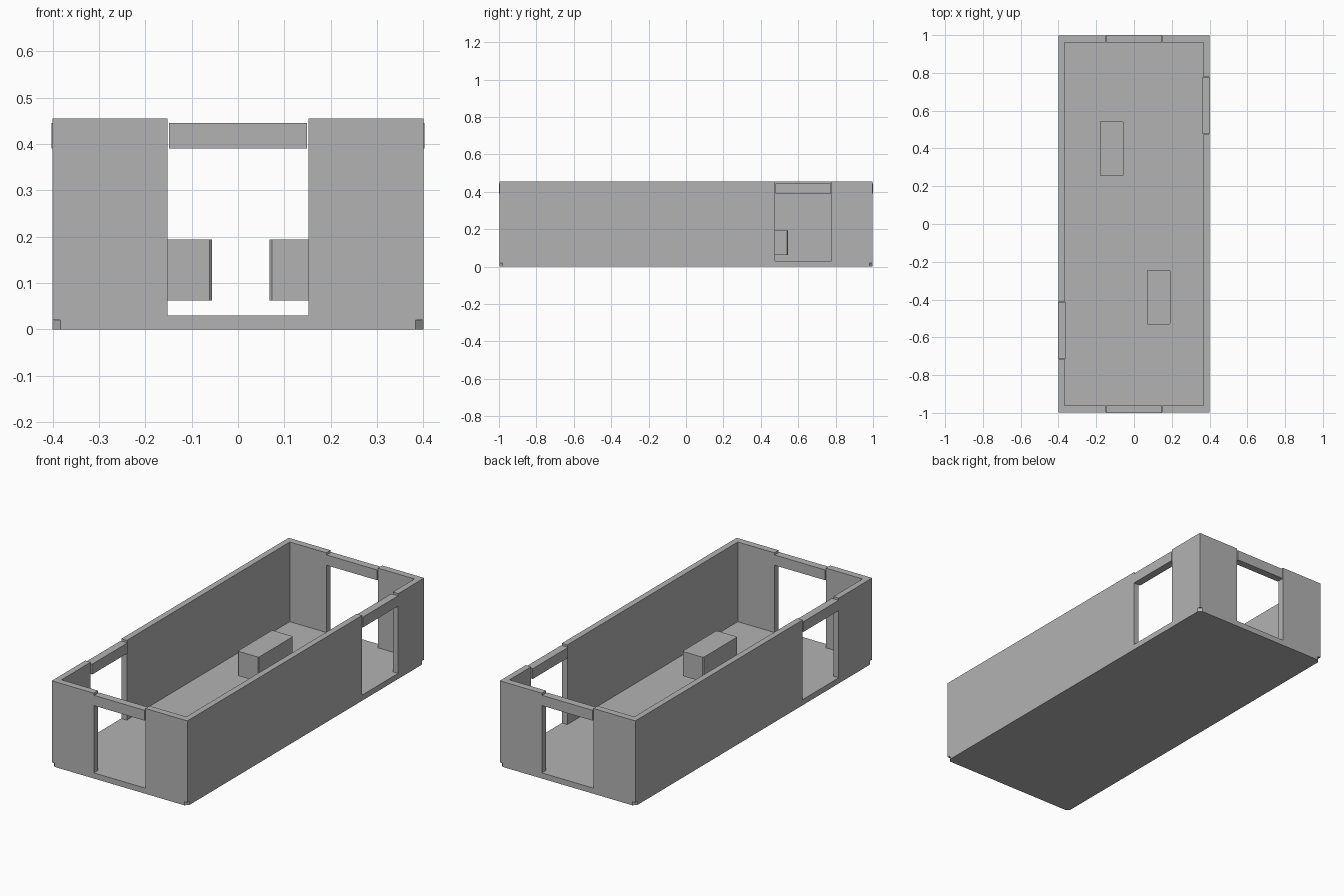
import bpy
import bmesh

cube = bpy.data.objects.get("Cube")
if cube:
    bpy.data.objects.remove(cube, do_unlink=True)

grey = bpy.data.materials.new("plain_grey")
grey.use_nodes = True
GREY = (0.45, 0.45, 0.45, 1)
grey.diffuse_color = GREY
grey.node_tree.nodes["Principled BSDF"].inputs["Base Color"].default_value = GREY


def finish(name, bm):
    mesh = bpy.data.meshes.new(name)
    bm.to_mesh(mesh)
    bm.free()
    mesh.materials.append(grey)
    obj = bpy.data.objects.new(name, mesh)
    bpy.context.collection.objects.link(obj)
    return obj


def box(name, x, y, z, chamfer=0):
    """Box from (min, max) ranges, optionally with cut vertical corners."""
    bm = bmesh.new()
    bmesh.ops.create_cube(bm, size=1)
    for v in bm.verts:
        v.co = [r[0] if c < 0 else r[1] for c, r in zip(v.co, (x, y, z))]
    if chamfer:
        upright = [e for e in bm.edges
                   if abs(e.verts[0].co.z - e.verts[1].co.z) > 0.001]
        bmesh.ops.bevel(bm, geom=upright, offset=chamfer, segments=1,
                        affect='EDGES')
    return finish(name, bm)


W, L, H = 0.4, 0.998, 0.455      # outer half width, half length, height
IN_X, IN_Y = 0.368, 0.962        # inner wall faces
BASE, FLOOR = 0.02, 0.03         # wall underside and floor level
GAP, LINTEL = 0.152, 0.149       # half widths of doorway and lintel
LINTEL_Z = (0.39, 0.445)
DOORS = {"left": 0.627, "right": -0.564}

# Floor: chamfered base with a slab inside the walls
box("floor_base", (-W, W), (-L, L), (0, BASE), 0.017)
box("floor_slab", (-W, W), (-L, L), (BASE, FLOOR))


def wall_ring():
    """Open-topped rectangular wall ring, extruded from its floor outline."""
    bm = bmesh.new()
    signs = ((-1, -1), (1, -1), (1, 1), (-1, 1))
    rings = [[[bm.verts.new((sx * x, sy * y, z)) for sx, sy in signs]
              for x, y in ((W, L), (IN_X, IN_Y))] for z in (FLOOR, H)]
    (bo, bi), (to, ti) = rings
    for i in range(4):
        j = (i + 1) % 4
        for quad in ((bo[i], bo[j], to[j], to[i]), (bi[j], bi[i], ti[i], ti[j]),
                     (to[i], to[j], ti[j], ti[i]), (bo[j], bo[i], bi[i], bi[j])):
            bm.faces.new(quad)
    bmesh.ops.recalc_face_normals(bm, faces=bm.faces)
    return finish("walls", bm)


walls = wall_ring()


def cut_doorway(name, x, y):
    """Cut a full-height gap through the walls down to the floor."""
    cutter = box(name + "_cutter", x, y, (FLOOR - 0.01, H + 0.1))
    cutter.hide_render = True
    cutter.hide_viewport = True
    cutter.display_type = 'WIRE'
    mod = walls.modifiers.new(name, 'BOOLEAN')
    mod.operation = 'DIFFERENCE'
    mod.solver = 'EXACT'
    mod.object = cutter


# Doorways in the two ends, each with a lintel
for name, s in (("front", -1), ("back", 1)):
    cut_doorway(name + "_doorway", (-GAP, GAP), sorted((s * 0.9, s * 1.1)))
    box(name + "_lintel", (-LINTEL, LINTEL), sorted((s * 0.96, s)), LINTEL_Z)

# Doorways in the two long sides, set at opposite ends
for name, s in (("left", 1), ("right", -1)):
    c = DOORS[name]
    cut_doorway(name + "_doorway", sorted((s * 0.3, s * 0.5)), (c - GAP, c + GAP))
    box(name + "_lintel", sorted((s * 0.361, s * 0.402)),
        (c - LINTEL, c + LINTEL), LINTEL_Z)

# Two raised blocks with cut corners
box("back_block", (-0.18, -0.056), (0.254, 0.545), (0.063, 0.194), 0.005)
box("front_block", (0.068, 0.192), (-0.531, -0.243), (0.063, 0.194), 0.005)

# Bake the doorway cuts and drop the cutters
bpy.context.view_layer.update()
cut_mesh = bpy.data.meshes.new_from_object(
    walls.evaluated_get(bpy.context.evaluated_depsgraph_get()))
walls.modifiers.clear()
walls.data = cut_mesh
for obj in list(bpy.data.objects):
    if obj.name.endswith("_cutter"):
        bpy.data.objects.remove(obj, do_unlink=True)
